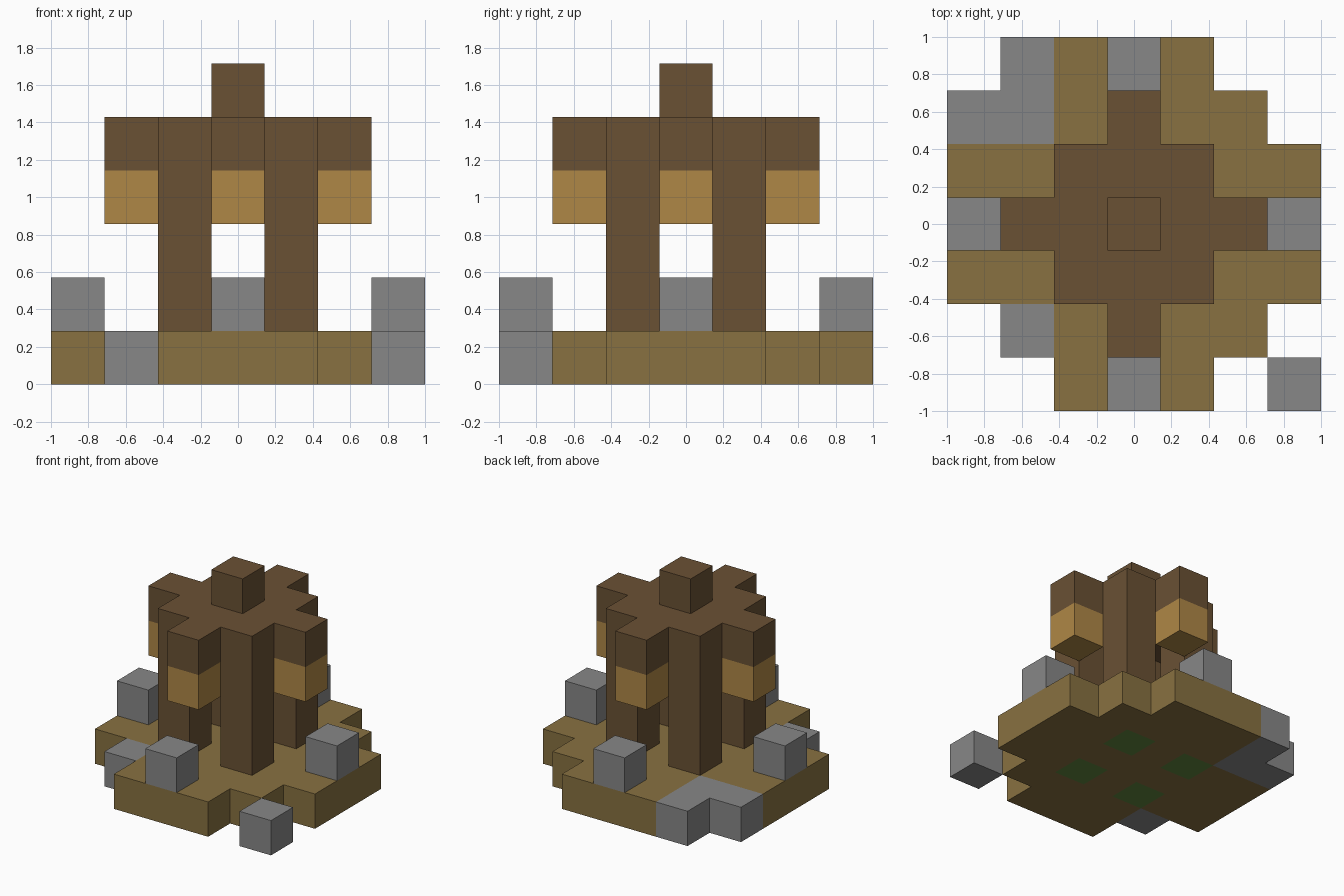
import bpy
import bmesh
from mathutils import Vector

if "Cube" in bpy.data.objects:
    bpy.data.objects.remove(bpy.data.objects["Cube"], do_unlink=True)

U = 2 / 7  # one block


def linear(c):
    c /= 255
    return c / 12.92 if c <= 0.04045 else ((c + 0.055) / 1.055) ** 2.4


def material(name, *rgb):
    m = bpy.data.materials.new(name)
    m.use_nodes = True
    colour = (*[linear(c) for c in rgb], 1)
    m.diffuse_color = colour
    m.node_tree.nodes["Principled BSDF"].inputs["Base Color"].default_value = colour
    return m


earth = material("earth tan", 136, 113, 65)
stone = material("stone grey", 135, 135, 135)
wood = material("dark wood", 106, 81, 52)
amber = material("lantern amber", 175, 135, 70)
grass = material("grass green", 96, 134, 62)


def slab(name, cells, low, high, *mats):
    """Extrude a plan of unit cells between two block levels."""
    bm = bmesh.new()
    for i, j in sorted(cells):
        corners = [(-.5, -.5), (.5, -.5), (.5, .5), (-.5, .5)]
        bm.faces.new([bm.verts.new(((i + a) * U, (j + b) * U, low * U))
                      for a, b in corners])
    bmesh.ops.remove_doubles(bm, verts=bm.verts, dist=0.001)
    out = bmesh.ops.extrude_face_region(bm, geom=bm.faces[:], use_keep_orig=True)
    top = [v for v in out["geom"] if isinstance(v, bmesh.types.BMVert)]
    bmesh.ops.translate(bm, verts=top, vec=Vector((0, 0, (high - low) * U)))
    bmesh.ops.recalc_face_normals(bm, faces=bm.faces)
    mesh = bpy.data.meshes.new(name)
    bm.to_mesh(mesh)
    bm.free()
    for m in mats:
        mesh.materials.append(m)
    obj = bpy.data.objects.new(name, mesh)
    bpy.context.collection.objects.link(obj)
    return obj


def block(i0, i1, j0, j1):
    return {(i, j) for i in range(i0, i1 + 1) for j in range(j0, j1 + 1)}


sides = {"right": (-1, 0), "left": (1, 0), "front": (0, -1), "back": (0, 1)}
corners = {"front_right": (-1, -1), "front_left": (1, -1),
           "back_right": (-1, 1), "back_left": (1, 1)}

# Ground plate, with grass under each pillar
plan = block(-3, 3, -1, 1) | block(-1, 1, -3, 3) | {(2, 2), (2, -2)}
ground = slab("ground", plan, 0, 1, earth, grass)
for p in ground.data.polygons:
    cell = (round(p.center.x / U), round(p.center.y / U))
    if p.center.z < 0.01 and cell in corners.values():
        p.material_index = 1

# Stones level with the ground
slab("back_right_stones", {(-2, 3), (-2, 2), (-3, 2)}, 0, 1, stone)
slab("front_right_stone", {(-2, -2)}, 0, 1, stone)
slab("loose_stone", {(3, -3)}, 0, 1, stone)

# Raised stone and hanging lantern on each side
for name, (x, y) in sides.items():
    slab(name + "_raised_stone", {(3 * x, 3 * y)}, 1, 2, stone)
    slab(name + "_lantern", {(2 * x, 2 * y)}, 3, 4, amber)

# Four pillars
for name, cell in corners.items():
    slab(name + "_pillar", {cell}, 1, 4, wood)

# Cross-shaped roof and its cap
slab("roof", block(-1, 1, -1, 1) | block(-2, 2, 0, 0) | block(0, 0, -2, 2), 4, 5, wood)
slab("roof_cap", {(0, 0)}, 5, 6, wood)
